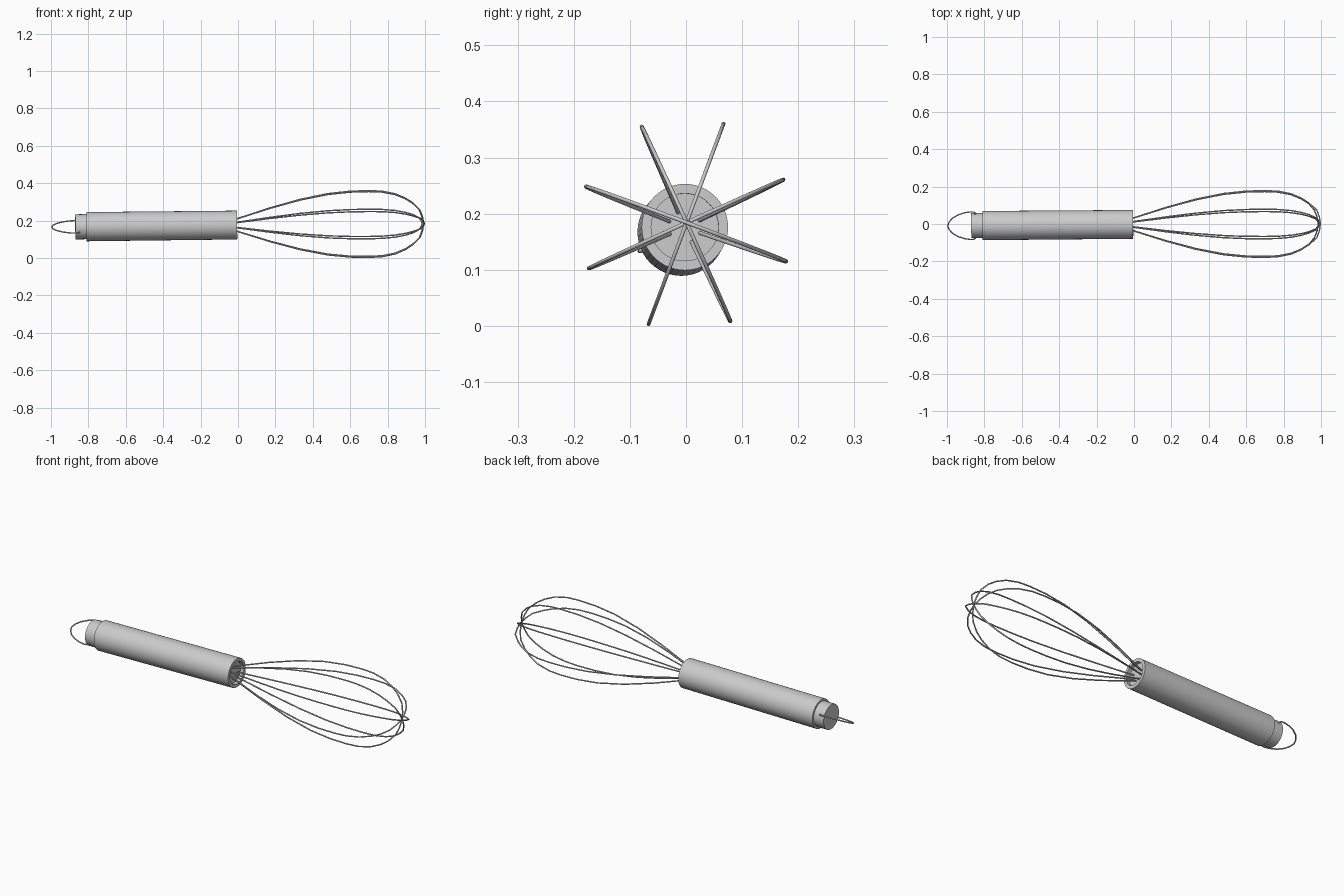
import bpy, bmesh, math
from mathutils import Matrix, Vector

cube = bpy.data.objects.get("Cube")
if cube:
    bpy.data.objects.remove(cube, do_unlink=True)

# Brushed steel, used for every part
steel = bpy.data.materials.new("steel grey")
steel.use_nodes = True
colour = (0.6, 0.6, 0.6, 1)
steel.diffuse_color = colour
steel.node_tree.nodes["Principled BSDF"].inputs["Base Color"].default_value = colour


def lean(pitch, yaw):
    """Frame along x, tipped slightly up and sideways at the mouth."""
    return (Matrix.Translation((0, -0.002, 0.176))
            @ Matrix.Rotation(-pitch, 4, 'Y') @ Matrix.Rotation(yaw, 4, 'Z'))


HANDLE = lean(0.011, 0.008)
CAGE = lean(0.008, 0.003)
TURN = math.radians(24.5)


def finish(obj, angle):
    obj.data.materials.clear()
    obj.data.materials.append(steel)
    bpy.ops.object.select_all(action='DESELECT')
    obj.select_set(True)
    bpy.context.view_layer.objects.active = obj
    bpy.ops.object.shade_smooth_by_angle(angle=math.radians(angle))


def lathe(name, profile, sides=48):
    """Turn a profile of (x, radius) points around the handle axis."""
    bm = bmesh.new()
    verts = [bm.verts.new((x, 0, r)) for x, r in profile]
    edges = [bm.edges.new(pair) for pair in zip(verts, verts[1:])]
    bmesh.ops.spin(bm, geom=verts + edges, cent=(0, 0, 0), axis=(1, 0, 0),
                   angle=math.tau, steps=sides, use_merge=False)
    bmesh.ops.remove_doubles(bm, verts=bm.verts, dist=1e-5)
    bmesh.ops.recalc_face_normals(bm, faces=bm.faces)
    bm.transform(HANDLE)
    mesh = bpy.data.meshes.new(name)
    bm.to_mesh(mesh)
    bm.free()
    obj = bpy.data.objects.new(name, mesh)
    bpy.context.collection.objects.link(obj)
    finish(obj, 30)


def wire(name, half, angle, frame, thickness):
    """Bend a round wire through (x, radius) points and their mirror image."""
    path = half + [(x, -r) for x, r in reversed(half[:-1])]
    curve = bpy.data.curves.new(name, 'CURVE')
    curve.dimensions = '3D'
    curve.bevel_depth = thickness
    curve.bevel_resolution = 2
    curve.use_fill_caps = True
    spline = curve.splines.new('POLY')
    spline.points.add(len(path) - 1)
    for point, (x, r) in zip(spline.points, path):
        p = frame @ Vector((x, r * math.cos(angle), r * math.sin(angle)))
        point.co = (*p, 1)
    obj = bpy.data.objects.new(name, curve)
    bpy.context.collection.objects.link(obj)
    bpy.ops.object.select_all(action='DESELECT')
    obj.select_set(True)
    bpy.context.view_layer.objects.active = obj
    bpy.ops.object.convert(target='MESH')
    finish(bpy.context.view_layer.objects.active, 60)


# Handle tube with a recessed mouth
lathe("handle", [(-0.81, 0), (-0.81, 0.078), (-0.005, 0.077), (-0.005, 0.06),
                 (-0.025, 0.06), (-0.025, 0)])

# Narrower plug at the back end
lathe("end_cap", [(-0.87, 0), (-0.87, 0.067), (-0.8, 0.067), (-0.8, 0)])

# Four wire loops with full, blunt ends crossing at the tip
side = [(-0.04, 0.025), (0, 0.038), (0.17, 0.096), (0.33, 0.143),
        (0.48, 0.175), (0.6, 0.188), (0.7, 0.1905), (0.77, 0.187),
        (0.84, 0.172), (0.895, 0.147), (0.935, 0.119)]
for i in range(4):
    tip = 0.985 + i * 0.004
    wire(f"whisk_wire_{i + 1}",
         side + [(tip - 0.02, 0.08), (tip - 0.006, 0.04), (tip, 0)],
         TURN + i * math.pi / 4, CAGE, 0.0036)

# Hanging loop hooked into the sides of the cap
wire("hanging_loop", [(-0.848, 0.05), (-0.848, 0.074), (-0.855, 0.08),
                      (-0.875, 0.081), (-0.905, 0.076), (-0.94, 0.064),
                      (-0.97, 0.045), (-0.989, 0.022), (-0.996, 0)],
     TURN, HANDLE, 0.0036)
